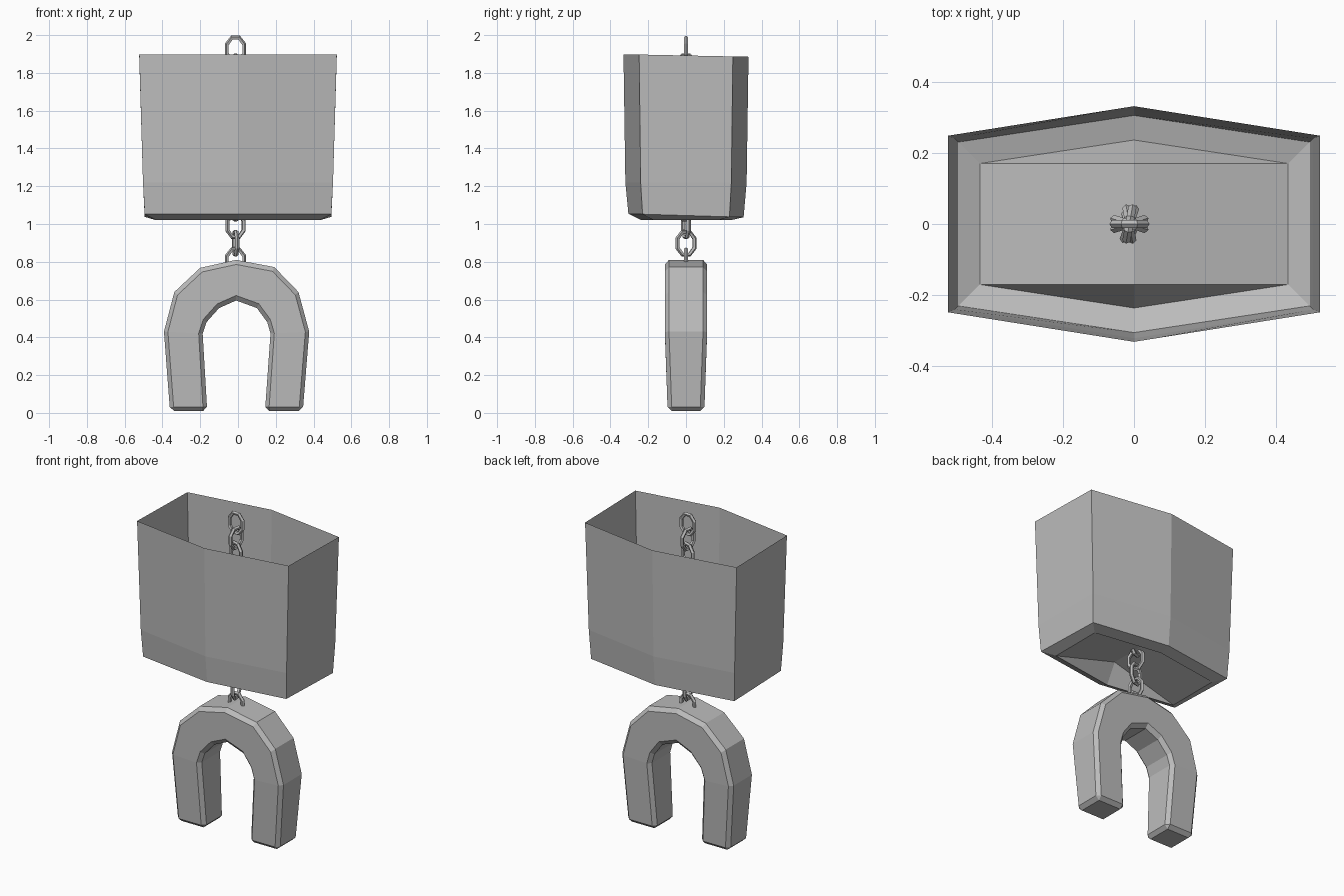
import bpy, bmesh, math
from mathutils import Matrix, Vector

if "Cube" in bpy.data.objects:
    bpy.data.objects.remove(bpy.data.objects["Cube"])

grey = bpy.data.materials.new("plain grey")
grey.use_nodes = True
grey.diffuse_color = (0.5, 0.5, 0.5, 1)
grey.node_tree.nodes["Principled BSDF"].inputs["Base Color"].default_value = (0.5, 0.5, 0.5, 1)


def add_object(name, bm):
    mesh = bpy.data.meshes.new(name)
    bm.to_mesh(mesh)
    bm.free()
    mesh.materials.append(grey)
    obj = bpy.data.objects.new(name, mesh)
    bpy.context.collection.objects.link(obj)
    return obj


def hexagon(bm, half_width, corner, peak, z, tilt=0.0):
    outline = [(-half_width, -corner), (0, -peak), (half_width, -corner),
               (half_width, corner), (0, peak), (-half_width, corner)]
    return [bm.verts.new((x, y, z - tilt * y)) for x, y in outline]


# Thin open-topped shell: rim, lower crease, bottom edge, turned-in lip
bm = bmesh.new()
rings = [hexagon(bm, 0.523, 0.248, 0.331, 1.892, 0.02),
         hexagon(bm, 0.503, 0.24, 0.321, 1.22),
         hexagon(bm, 0.494, 0.23, 0.305, 1.045, 0.03),
         hexagon(bm, 0.433, 0.17, 0.236, 1.02)]
for upper, lower in zip(rings, rings[1:]):
    for i in range(6):
        j = (i + 1) % 6
        bm.faces.new((upper[i], lower[i], lower[j], upper[j]))

# Raised gable floor, hollow underneath
a, front, b, c, back, d = rings[-1]
ridge_front = bm.verts.new((0, -0.17, 1.14))
ridge_back = bm.verts.new((0, 0.17, 1.14))
for face in ((a, ridge_front, ridge_back, d), (ridge_front, b, c, ridge_back),
             (a, front, ridge_front), (front, b, ridge_front),
             (c, back, ridge_back), (back, d, ridge_back)):
    bm.faces.new(face)
add_object("shell", bm)

# Horseshoe: outer and inner arches bridged into a solid
outer = [(-0.36, 0.01), (-0.392, 0.43), (-0.337, 0.64), (-0.2, 0.768), (-0.01, 0.81),
         (0.192, 0.772), (0.32, 0.64), (0.377, 0.43), (0.343, 0.01)]
inner = [(-0.163, 0.01), (-0.187, 0.42), (-0.167, 0.48), (-0.1, 0.555), (-0.01, 0.595),
         (0.1, 0.555), (0.155, 0.48), (0.172, 0.42), (0.143, 0.01)]
bm = bmesh.new()


def arch(points, side):
    # thickest at the bend, thinner at the feet
    return [bm.verts.new((x, side * (0.097 if z < 0.1 else 0.112), z)) for x, z in points]


of, inf, ob, inb = arch(outer, -1), arch(inner, -1), arch(outer, 1), arch(inner, 1)
for i in range(len(outer) - 1):
    j = i + 1
    bm.faces.new((of[i], of[j], inf[j], inf[i]))
    bm.faces.new((ob[i], inb[i], inb[j], ob[j]))
    bm.faces.new((of[i], ob[i], ob[j], of[j]))
    bm.faces.new((inf[i], inf[j], inb[j], inb[i]))
for k in (0, -1):
    bm.faces.new((of[k], inf[k], inb[k], ob[k]))
bmesh.ops.recalc_face_normals(bm, faces=bm.faces)
horseshoe = add_object("horseshoe", bm)
bevel = horseshoe.modifiers.new("chamfer", "BEVEL")
bevel.width = 0.022
bevel.segments = 1
bevel.limit_method = "ANGLE"
bevel.angle_limit = math.radians(60)


# Chain of low-poly oval links, each turned a quarter from the last
def add_link(name, z, turn, around=8, sides=5, tube=0.012):
    bm = bmesh.new()
    loops = []
    for i in range(around):
        t = math.tau * (i + 0.5) / around
        out = Vector((math.cos(t), 0, math.sin(t)))
        centre = Vector((out.x * 0.049, 0, out.z * 0.065))
        loop = []
        for k in range(sides):
            s = math.tau * k / sides
            loop.append(bm.verts.new(centre + tube * (out * math.cos(s)
                                                      + Vector((0, math.sin(s), 0)))))
        loops.append(loop)
    for i in range(around):
        here, there = loops[i], loops[(i + 1) % around]
        for k in range(sides):
            n = (k + 1) % sides
            bm.faces.new((here[k], here[n], there[n], there[k]))
    bmesh.ops.recalc_face_normals(bm, faces=bm.faces)
    bm.transform(Matrix.Translation((-0.013, 0, z)) @ Matrix.Rotation(turn, 4, "Z"))
    add_object(name, bm)


links = 13
for i in range(links):
    height = 0.805 + i * (1.926 - 0.805) / (links - 1)
    sway = 0.35 * math.sin(math.tau * i / (links - 1))
    add_link(f"chain_link_{i + 1}", height, i * math.pi / 2 + sway)
